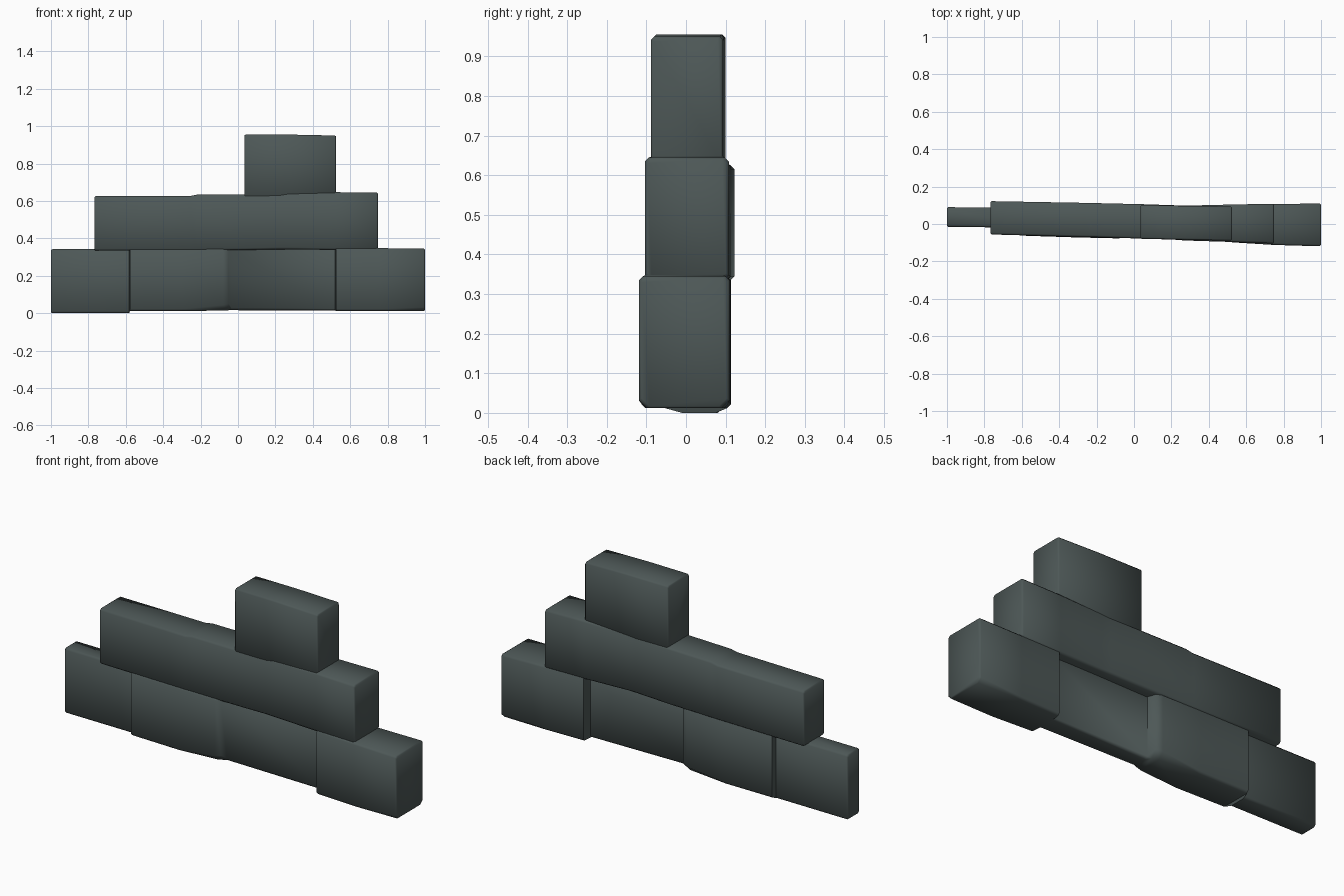
import bpy, bmesh, math

if "Cube" in bpy.data.objects:
    bpy.data.objects.remove(bpy.data.objects["Cube"])

stone = bpy.data.materials.new("dark_grey_stone")
stone.diffuse_color = (0.075, 0.097, 0.095, 1)
stone.use_nodes = True
stone.node_tree.nodes["Principled BSDF"].inputs["Base Color"].default_value = stone.diffuse_color


def section(front, back, z0, z1, c, low):
    """Rectangle with chamfered corners, as (y, z) points; low is the lower chamfer."""
    return [(front + low, z0), (back - low, z0), (back, z0 + low), (back, z1 - c),
            (back - c, z1), (front + c, z1), (front, z1 - c), (front, z0 + low)]


def course(name, stations, chamfer, no_top=None, no_bottom=False):
    """Loft a row of stones along x.
    Stations are (x, front, back, z0, z1) with an optional lower chamfer.
    no_top is an x range that is covered by the course above."""
    e = chamfer * 0.7
    rows = [s if len(s) == 6 else s + (chamfer,) for s in stations]

    # shrink both ends to round them off
    def cap(r):
        return (r[0], r[1] + e, r[2] - e, r[3] + e * 0.7, r[4] - e * 0.7, r[5])

    first, last = rows[0], rows[-1]
    rows = ([cap(first), (first[0] + e,) + first[1:]] + rows[1:-1]
            + [(last[0] - e,) + last[1:], cap(last)])
    bm = bmesh.new()
    rings = [[bm.verts.new((r[0], y, z)) for y, z in section(*r[1:5], chamfer, r[5])]
             for r in rows]
    for r0, r1, a, b in zip(rows, rows[1:], rings, rings[1:]):
        mid = (r0[0] + r1[0]) / 2
        for i in range(8):
            if i == 4 and no_top and no_top[0] < mid < no_top[1]:
                continue
            if i == 0 and no_bottom:
                continue
            j = (i + 1) % 8
            bm.faces.new((a[i], a[j], b[j], b[i]))
    bm.faces.new(rings[0])
    bm.faces.new(rings[-1][::-1])
    bmesh.ops.recalc_face_normals(bm, faces=bm.faces[:])
    mesh = bpy.data.meshes.new(name)
    bm.to_mesh(mesh)
    bm.free()
    ob = bpy.data.objects.new(name, mesh)
    bpy.context.collection.objects.link(ob)
    mesh.materials.append(stone)
    bpy.ops.object.select_all(action='DESELECT')
    ob.select_set(True)
    bpy.context.view_layer.objects.active = ob
    bpy.ops.object.shade_smooth_by_angle(angle=math.radians(60))


# bottom course, with a recessed stone in the middle
course("bottom_course", [
    (-1.0, -0.015, 0.09, 0.0, 0.342),
    (-0.582, -0.02, 0.085, 0.0, 0.342),
    (-0.578, -0.063, 0.114, 0.012, 0.345),
    (-0.30, -0.072, 0.112, 0.012, 0.345),
    (-0.08, -0.077, 0.108, 0.014, 0.345, 0.03),
    (-0.05, -0.070, 0.098, 0.016, 0.345, 0.035),
    (-0.035, -0.042, 0.052, 0.016, 0.345, 0.012),
    (0.518, -0.05, 0.052, 0.014, 0.35),
    (0.525, -0.098, 0.102, 0.012, 0.35),
    (0.75, -0.112, 0.106, 0.012, 0.348),
    (1.0, -0.119, 0.110, 0.012, 0.345, 0.02)], 0.01, no_top=(-0.56, 0.515))

# middle course
course("middle_course", [
    (-0.768, -0.056, 0.122, 0.335, 0.626),
    (-0.26, -0.07, 0.113, 0.335, 0.626),
    (-0.22, -0.07, 0.112, 0.335, 0.634),
    (0.04, -0.078, 0.106, 0.338, 0.636),
    (0.22, -0.084, 0.1, 0.342, 0.638),
    (0.27, -0.088, 0.098, 0.342, 0.643),
    (0.52, -0.096, 0.104, 0.338, 0.647),
    (0.748, -0.104, 0.108, 0.338, 0.645)], 0.01)

# single stone on top
course("top_stone", [
    (0.035, -0.079, 0.1, 0.62, 0.955),
    (0.28, -0.084, 0.097, 0.62, 0.955),
    (0.523, -0.089, 0.094, 0.62, 0.95)], 0.008, no_bottom=True)
